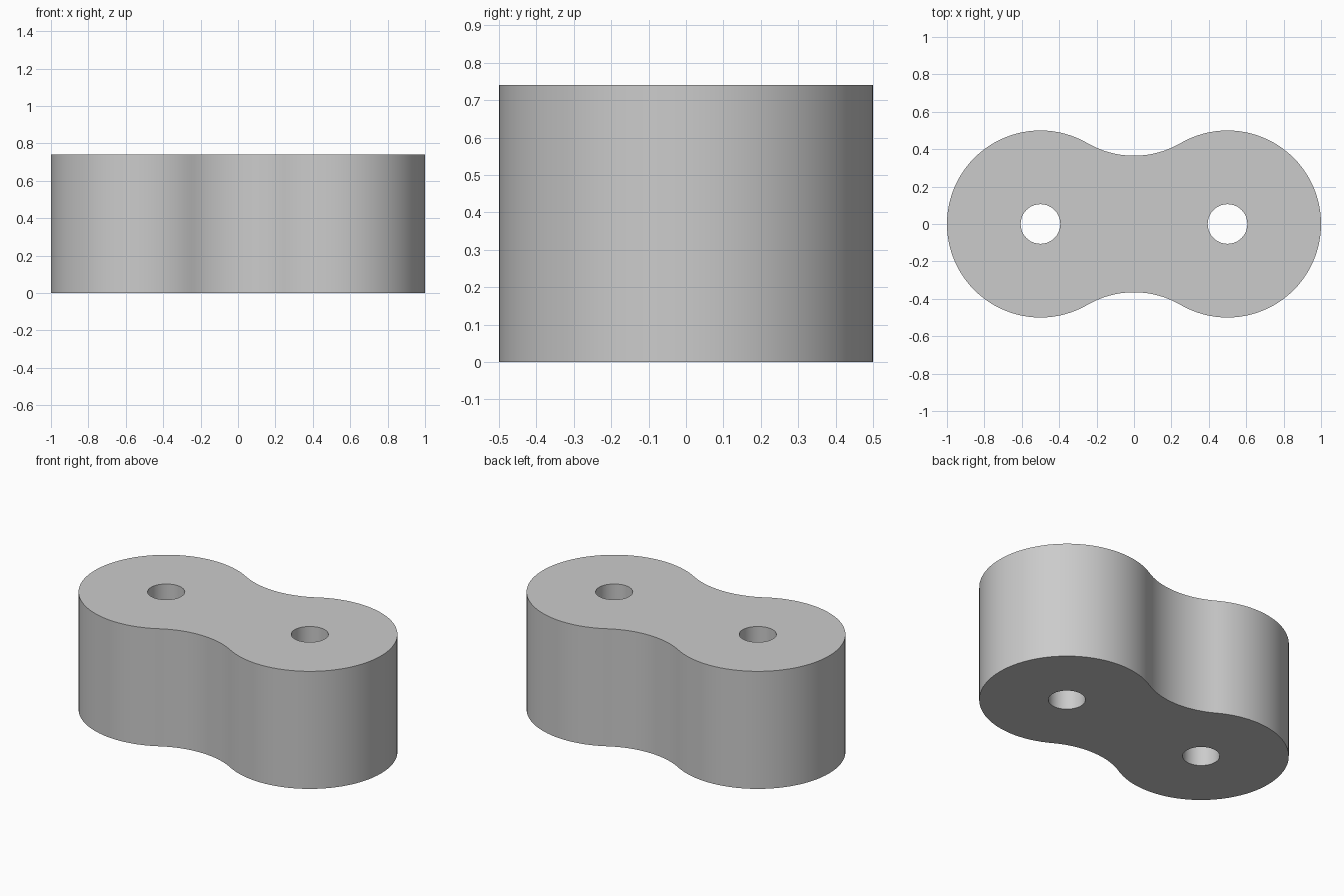
import bpy
import bmesh
import math

if "Cube" in bpy.data.objects:
    bpy.data.objects.remove(bpy.data.objects["Cube"])

HEIGHT = 0.74
END_R = 0.5        # rounded ends
CENTRE = 0.5       # x of hole and end centres
HOLE_R = 0.106
WAIST = 0.365      # half width at the middle

# Concave waist arc, tangent to both round ends
waist_r = (CENTRE**2 + WAIST**2 - END_R**2) / (2 * (END_R - WAIST))
waist_y = WAIST + waist_r
tangent = math.atan2(waist_y, CENTRE)


def arc(cx, cy, r, a0, a1, n):
    """n points along an arc, leaving out the last one."""
    return [(cx + r * math.cos(a0 + (a1 - a0) * i / n),
             cy + r * math.sin(a0 + (a1 - a0) * i / n)) for i in range(n)]


def loop(bm, pts):
    vs = [bm.verts.new((x, y, 0)) for x, y in pts]
    for i, v in enumerate(vs):
        bm.edges.new((v, vs[(i + 1) % len(vs)]))


# Half of the outline (right end, rear waist), the other half is turned 180 degrees
half = arc(CENTRE, 0, END_R, tangent - math.pi, math.pi - tangent, 64)
half += arc(0, waist_y, waist_r, -tangent, tangent - math.pi, 24)
outline = half + [(-x, -y) for x, y in half]

# Link plate with two pin holes
bm = bmesh.new()
loop(bm, outline)
for side in (-1, 1):
    loop(bm, arc(side * CENTRE, 0, HOLE_R, 0, 2 * math.pi, 48))
bmesh.ops.triangle_fill(bm, edges=bm.edges[:], use_beauty=True, normal=(0, 0, 1))
ext = bmesh.ops.extrude_face_region(bm, geom=bm.faces[:], use_keep_orig=True)
top = [g for g in ext["geom"] if isinstance(g, bmesh.types.BMVert)]
bmesh.ops.translate(bm, verts=top, vec=(0, 0, HEIGHT))
bmesh.ops.recalc_face_normals(bm, faces=bm.faces[:])
mesh = bpy.data.meshes.new("link_plate")
bm.to_mesh(mesh)
bm.free()

grey = bpy.data.materials.new("grey")
grey.diffuse_color = (0.6, 0.6, 0.6, 1)
grey.use_nodes = True
grey.node_tree.nodes["Principled BSDF"].inputs["Base Color"].default_value = grey.diffuse_color
mesh.materials.append(grey)
plate = bpy.data.objects.new("link_plate", mesh)
bpy.context.collection.objects.link(plate)
bpy.context.view_layer.objects.active = plate
plate.select_set(True)
bpy.ops.object.shade_smooth_by_angle(angle=math.radians(30))
